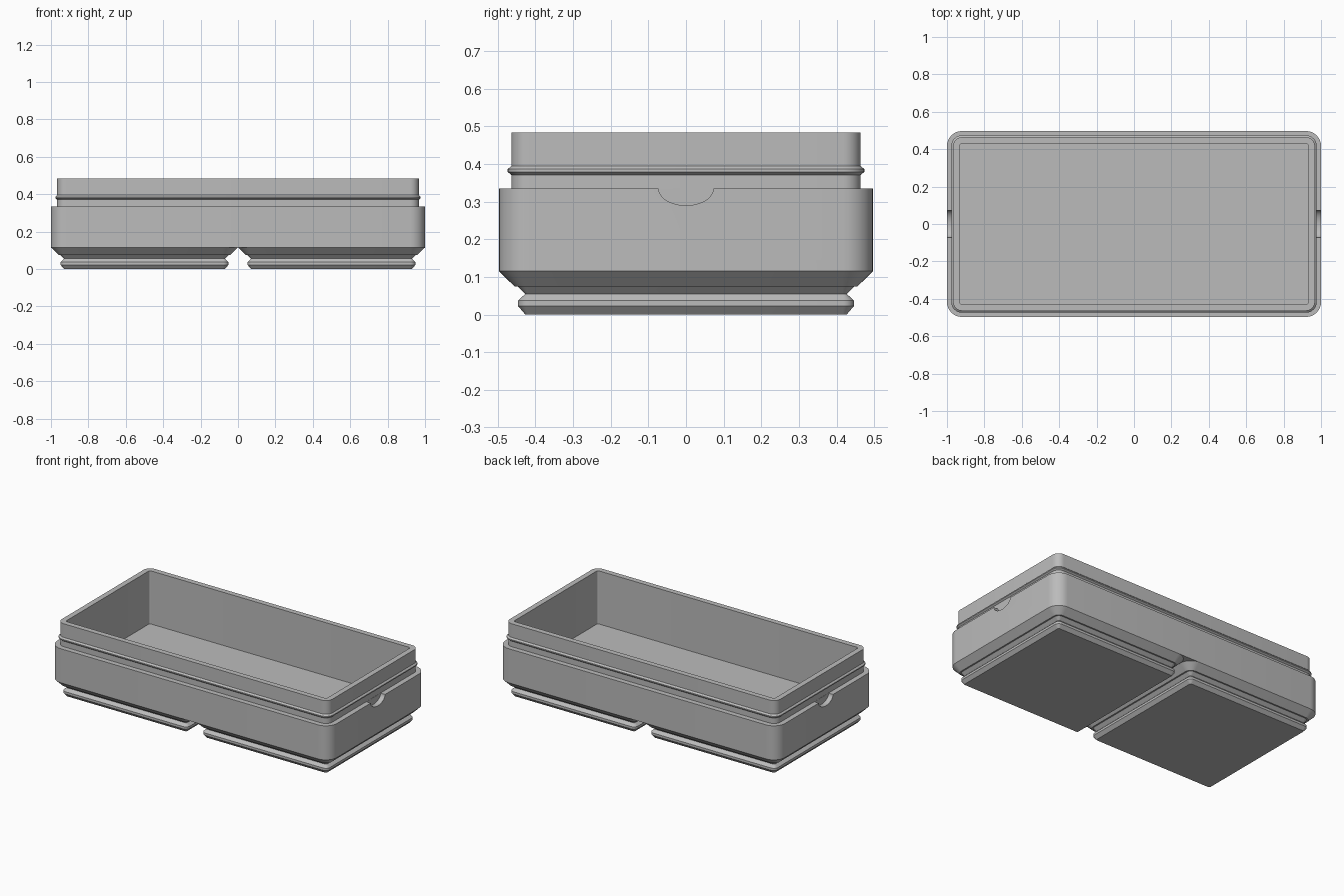
import bpy
import bmesh
import math

old = bpy.data.objects.get("Cube")
if old:
    bpy.data.objects.remove(old, do_unlink=True)

grey = bpy.data.materials.new("plain grey")
grey.use_nodes = True
GREY = (0.5, 0.5, 0.5, 1)
grey.diffuse_color = GREY
grey.node_tree.nodes["Principled BSDF"].inputs["Base Color"].default_value = GREY

HALF_Y = 0.497   # outer half depth
CORNER = 0.08    # outer corner radius
LEDGE = 0.335    # shoulder the stacking lip rises from


def add_object(name, bm):
    bmesh.ops.recalc_face_normals(bm, faces=bm.faces)
    mesh = bpy.data.meshes.new(name)
    bm.to_mesh(mesh)
    bm.free()
    mesh.materials.append(grey)
    obj = bpy.data.objects.new(name, mesh)
    bpy.context.collection.objects.link(obj)
    return obj


def ring(bm, cx, half_x, half_y, inset, z, steps=8):
    """Rounded rectangle, offset inward by inset."""
    r = max(CORNER - inset, 0.008)
    hx, hy = half_x - inset - r, half_y - inset - r
    verts = []
    for q, (sx, sy) in enumerate([(1, 1), (-1, 1), (-1, -1), (1, -1)]):
        for i in range(steps + 1):
            a = (q + i / steps) * math.pi / 2
            verts.append(bm.verts.new((cx + sx * hx + r * math.cos(a),
                                       sy * hy + r * math.sin(a), z)))
    return verts


def loft(name, cx, half_x, half_y, profile):
    """Closed solid through stacked rings given as (inset, z)."""
    bm = bmesh.new()
    rings = [ring(bm, cx, half_x, half_y, i, z) for i, z in profile]
    for a, b in zip(rings, rings[1:]):
        for k in range(len(a)):
            n = (k + 1) % len(a)
            bm.faces.new((a[k], a[n], b[n], b[k]))
    bm.faces.new(rings[0])
    bm.faces.new(rings[-1])
    return add_object(name, bm)


# Tray: outer wall, ledge, ridged lip, then down the inside to the floor
tray = loft("tray", 0, 1, HALF_Y, [
    (0, 0.115), (0, LEDGE), (0.033, LEDGE),
    (0.033, 0.371), (0.023, 0.379), (0.023, 0.386), (0.033, 0.395),
    (0.033, 0.483), (0.068, 0.483), (0.068, 0.14)])

# Finger notches in the ledge at both ends
bm = bmesh.new()
for side in (-1, 1):
    outline = [(0.073, LEDGE + 0.01)]
    outline += [(0.073 * math.cos(a), LEDGE - 0.045 * math.sin(a))
                for a in [math.pi * i / 24 for i in range(25)]]
    outline.append((-0.073, LEDGE + 0.01))
    ends = [[bm.verts.new((side * x, y, z)) for y, z in outline]
            for x in (0.968, 1.1)]
    for k in range(len(outline)):
        n = (k + 1) % len(outline)
        bm.faces.new((ends[0][k], ends[0][n], ends[1][n], ends[1][k]))
    for end in ends:
        bm.faces.new(end)
cutter = add_object("notch_cutter", bm)
cutter.hide_render = True
cut = tray.modifiers.new("notches", 'BOOLEAN')
cut.operation = 'DIFFERENCE'
cut.solver = 'EXACT'
cut.object = cutter
bpy.context.view_layer.objects.active = tray
bpy.ops.object.modifier_apply(modifier=cut.name)
bpy.data.objects.remove(cutter, do_unlink=True)

# Two square feet: chamfer, neck groove, rim, flat base
foot_profile = [(0, 0.115), (0.041, 0.075), (0.05, 0.075), (0.07, 0.055),
                (0.051, 0.037), (0.051, 0.022), (0.07, 0)]
feet = [loft(name, cx, 0.5, HALF_Y, foot_profile)
        for name, cx in (("left_foot", 0.5), ("right_foot", -0.5))]

# Smooth rounded corners, crisp chamfers
for obj in [tray] + feet:
    bpy.ops.object.select_all(action='DESELECT')
    obj.select_set(True)
    bpy.context.view_layer.objects.active = obj
    bpy.ops.object.shade_smooth_by_angle(angle=math.radians(25))
